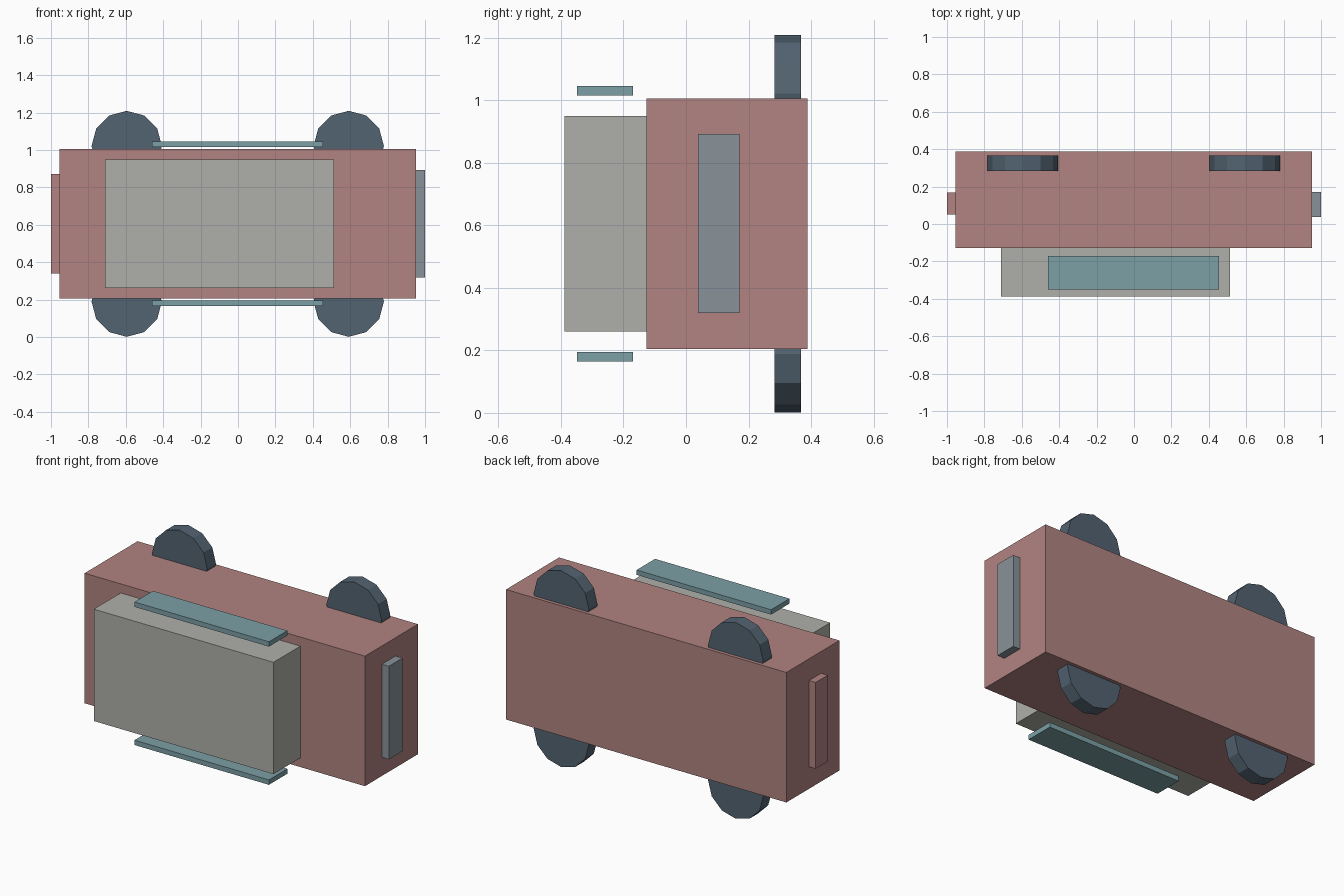
import bpy
from math import radians

if "Cube" in bpy.data.objects:
    bpy.data.objects.remove(bpy.data.objects["Cube"])


def material(name, rgb):
    m = bpy.data.materials.new(name)
    m.diffuse_color = (*rgb, 1)
    m.use_nodes = True
    m.node_tree.nodes["Principled BSDF"].inputs["Base Color"].default_value = m.diffuse_color
    return m


RED = material("dusty_red", (0.44, 0.23, 0.22))
STONE = material("stone", (0.43, 0.43, 0.40))
TEAL = material("teal_glass", (0.20, 0.35, 0.38))
STEEL = material("steel", (0.25, 0.29, 0.32))
RUBBER = material("rubber", (0.085, 0.125, 0.165))

MID_Z = 0.605  # the vehicle lies on its side, mirrored about this height


def box(name, x, y, z, mat):
    """Box from (min, max) ranges on each axis."""
    ranges = (x, y, z)
    bpy.ops.mesh.primitive_cube_add(size=1, location=[(a + b) / 2 for a, b in ranges])
    ob = bpy.context.object
    ob.name = name
    ob.scale = [b - a for a, b in ranges]
    bpy.ops.object.transform_apply(location=False, rotation=False, scale=True)
    ob.data.materials.append(mat)


def wheel(name, x, z):
    bpy.ops.mesh.primitive_cylinder_add(vertices=12, radius=0.188, depth=0.084,
                                        location=(x, 0.325, z),
                                        rotation=(radians(90), 0, 0))
    ob = bpy.context.object
    ob.name = name
    ob.data.materials.append(RUBBER)


# Main body and cabin
box("body", (-0.955, 0.953), (-0.127, 0.388), (0.205, 1.005), RED)
box("cabin", (-0.71, 0.513), (-0.388, -0.127), (0.261, 0.949), STONE)

# Bumpers on the two ends
box("front_bumper", (0.953, 1.0), (0.038, 0.171), (0.319, 0.892), STEEL)
box("rear_panel", (-1.0, -0.955), (0.05, 0.168), (0.34, 0.871), RED)

# Side windows and wheels, mirrored about the middle height
for label, s in (("upper", 1), ("lower", -1)):
    z = sorted((MID_Z + s * 0.41, MID_Z + s * 0.44))
    box(f"{label}_window", (-0.46, 0.455), (-0.349, -0.17), z, TEAL)
    for end, x in (("rear", -0.595), ("front", 0.592)):
        wheel(f"{label}_{end}_wheel", x, MID_Z + s * 0.416)
